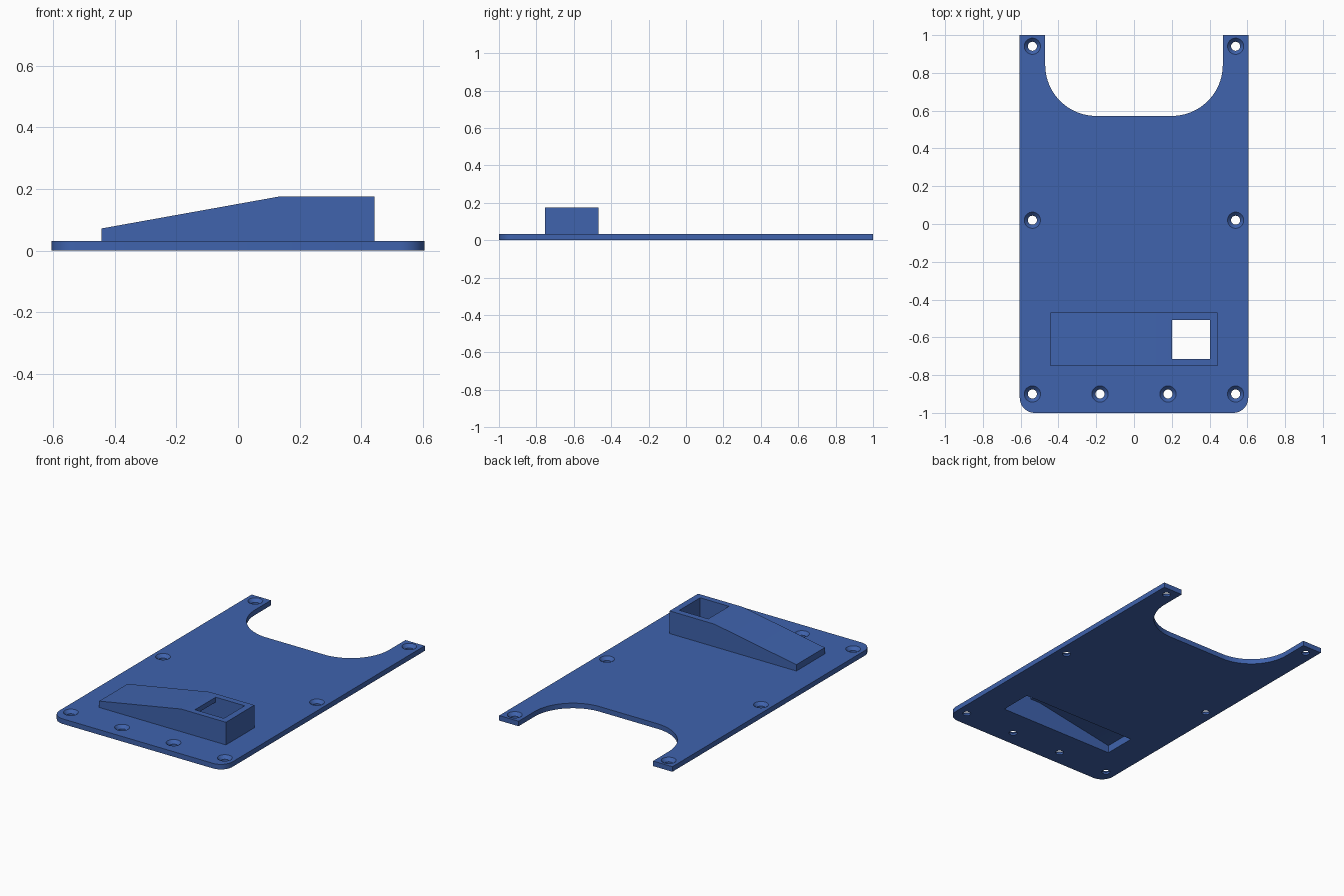
import bpy, bmesh, math

if "Cube" in bpy.data.objects:
    bpy.data.objects.remove(bpy.data.objects["Cube"])

blue = bpy.data.materials.new("blue")
blue.diffuse_color = (0.05, 0.125, 0.42, 1)
blue.use_nodes = True
blue.node_tree.nodes["Principled BSDF"].inputs["Base Color"].default_value = blue.diffuse_color
T = 0.032  # plate thickness


def prism(name, points, vec):
    """Extrude a closed 3D outline along vec."""
    bm = bmesh.new()
    face = bm.faces.new([bm.verts.new(p) for p in points])
    ext = bmesh.ops.extrude_face_region(bm, geom=[face])
    moved = [v for v in ext["geom"] if isinstance(v, bmesh.types.BMVert)]
    bmesh.ops.translate(bm, verts=moved, vec=vec)
    return finish(name, bm)


def finish(name, bm):
    bmesh.ops.recalc_face_normals(bm, faces=bm.faces)
    me = bpy.data.meshes.new(name)
    bm.to_mesh(me)
    bm.free()
    me.materials.append(blue)
    ob = bpy.data.objects.new(name, me)
    bpy.context.collection.objects.link(ob)
    return ob


def arc(cx, cy, r, a0, a1, n):
    return [(cx + r * math.cos(math.radians(a0 + (a1 - a0) * i / n)),
             cy + r * math.sin(math.radians(a0 + (a1 - a0) * i / n))) for i in range(n + 1)]


def screw_cutter(x, y):
    """Countersunk hole as a turned profile."""
    bm = bmesh.new()
    n = 32
    rings = []
    for r, z in ((0.024, -0.05), (0.024, 0.012), (0.043, T), (0.043, 0.06)):
        rings.append([bm.verts.new((x + r * math.cos(math.tau * i / n),
                                    y + r * math.sin(math.tau * i / n), z)) for i in range(n)])
    for a, b in zip(rings, rings[1:]):
        for i in range(n):
            j = (i + 1) % n
            bm.faces.new((a[i], a[j], b[j], b[i]))
    bm.faces.new(rings[0])
    bm.faces.new(rings[-1])
    return finish("screw_cutter", bm)


# Plate: right half outline with rounded front corner and notch, then mirrored
half = arc(0.525, -0.92, 0.08, -90, 0, 10)
half += [(0.605, 1), (0.47, 1)] + arc(0.2, 0.842, 0.27, 0, -90, 24)
outline = half + [(-x, y) for x, y in reversed(half)]
plate = prism("plate", [(x, y, 0) for x, y in outline], (0, 0, T))

# Ramped housing, overlapping down into the plate
side = [(-0.443, 0.01), (0.443, 0.01), (0.443, 0.175), (0.13, 0.175), (-0.443, 0.072)]
housing = prism("housing", [(x, -0.753, z) for x, z in side], (0, 0.284, 0))

# Hollow open at the underside and through the square port on top
hollow = [(-0.402, -0.1), (0.402, -0.1), (0.402, 0.3), (0.2, 0.3),
          (0.2, 0.144), (0.13, 0.144), (-0.402, 0.048)]
pocket = prism("pocket_cutter", [(x, -0.715, z) for x, z in hollow], (0, 0.207, 0))

# Screw holes
spots = [(0.538, 0.941), (0.538, 0.02), (0.538, -0.9), (0.18, -0.9)]
screws = [screw_cutter(s * x, y) for x, y in spots for s in (-1, 1)]

# Combine the parts
bpy.context.view_layer.objects.active = plate
for tool, op in [(housing, 'UNION'), (pocket, 'DIFFERENCE')] + [(s, 'DIFFERENCE') for s in screws]:
    mod = plate.modifiers.new("cut", 'BOOLEAN')
    mod.operation = op
    mod.solver = 'EXACT'
    mod.object = tool
    bpy.ops.object.modifier_apply(modifier=mod.name)
    bpy.data.objects.remove(tool)
plate.name = "cover_plate"
plate.select_set(True)
bpy.ops.object.shade_smooth_by_angle(angle=math.radians(30))
